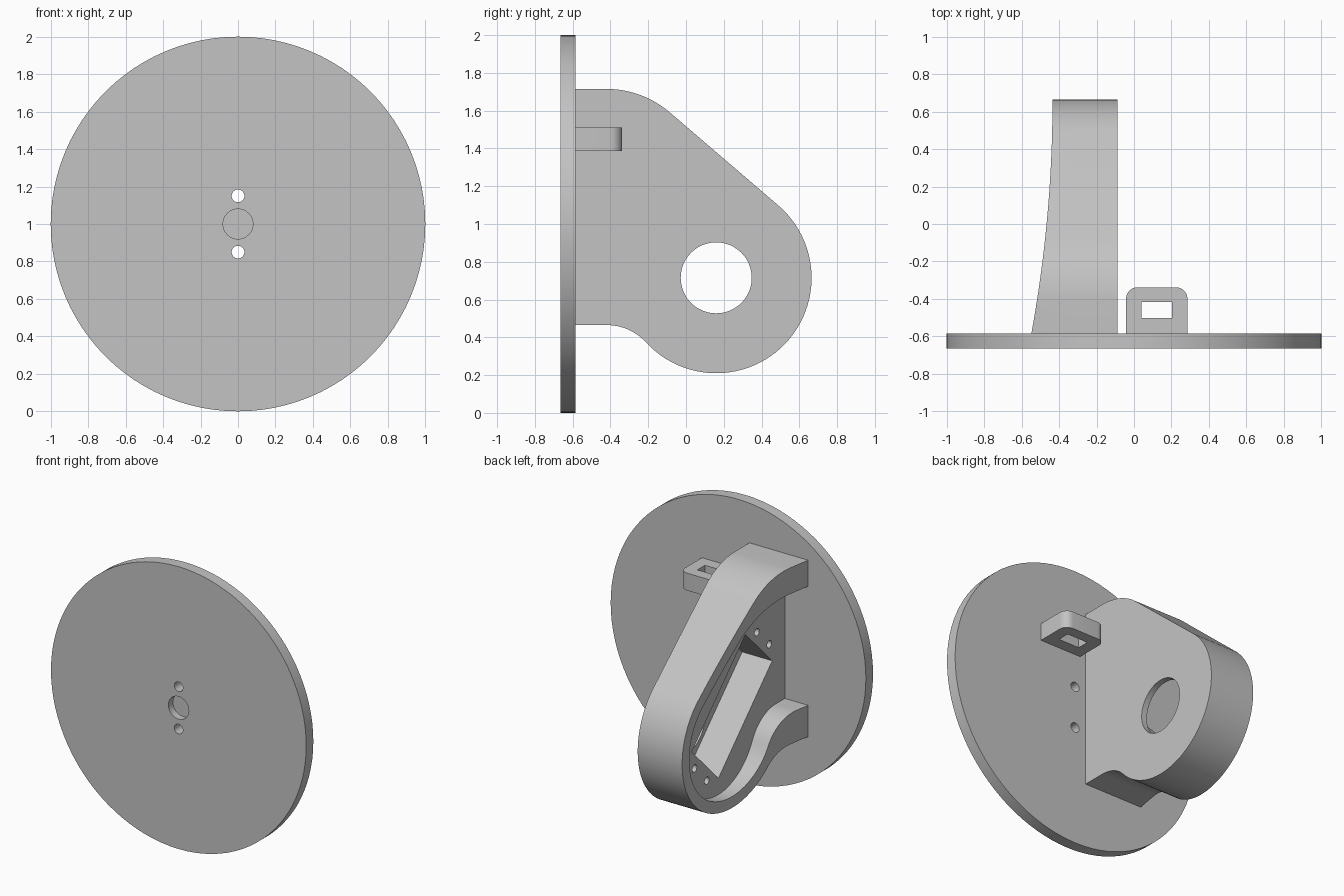
import bpy, bmesh
from math import sin, cos, atan2, radians, pi
from mathutils import Vector

cube = bpy.data.objects.get("Cube")
if cube:
    bpy.data.objects.remove(cube, do_unlink=True)

grey = bpy.data.materials.new("plain grey")
grey.use_nodes = True
grey.diffuse_color = (0.55, 0.55, 0.55, 1)
grey.node_tree.nodes["Principled BSDF"].inputs["Base Color"].default_value = (0.55, 0.55, 0.55, 1)


def prism(name, pts, axis, lo, hi):
    """Extrude a 2D profile along an axis from lo to hi."""
    place = {"x": lambda u, v, w: (w, u, v),
             "y": lambda u, v, w: (u, w, v),
             "z": lambda u, v, w: (u, v, w)}[axis]
    bm = bmesh.new()
    a = [bm.verts.new(place(u, v, lo)) for u, v in pts]
    b = [bm.verts.new(place(u, v, hi)) for u, v in pts]
    bm.faces.new(a)
    bm.faces.new(b)
    for i in range(len(pts)):
        j = (i + 1) % len(pts)
        bm.faces.new((a[i], a[j], b[j], b[i]))
    bmesh.ops.recalc_face_normals(bm, faces=bm.faces)
    mesh = bpy.data.meshes.new(name)
    bm.to_mesh(mesh)
    bm.free()
    mesh.materials.append(grey)
    ob = bpy.data.objects.new(name, mesh)
    bpy.context.collection.objects.link(ob)
    return ob


def arc(c, r, a0, a1, n):
    return [(c[0] + r * cos(a0 + (a1 - a0) * i / n),
             c[1] + r * sin(a0 + (a1 - a0) * i / n)) for i in range(n + 1)]


def circle(c, r, n=32):
    return arc(c, r, 0, 2 * pi, n)[:-1]


def box(x0, x1, y0, y1):
    return [(x0, y0), (x1, y0), (x1, y1), (x0, y1)]


def carve(ob, cutters):
    """Subtract each cutter from the object, then discard the cutters."""
    for c in cutters:
        c.hide_render = True
        mod = ob.modifiers.new("cut", "BOOLEAN")
        mod.operation, mod.solver, mod.object = "DIFFERENCE", "EXACT", c
    dg = bpy.context.evaluated_depsgraph_get()
    dg.update()
    mesh = bpy.data.meshes.new_from_object(ob.evaluated_get(dg))
    ob.modifiers.clear()
    ob.data = mesh
    for c in cutters:
        bpy.data.objects.remove(c, do_unlink=True)


BACK = -0.585               # rear face of the disc
HUB = Vector((0.16, 0.715))  # shaft centre in y, z
SLOPE = radians(49.4)       # normal of the sloping side


def outline(r, bottom, y_low, top, y_top, y_end):
    """Round end, tangent slope to a flat top, fillet to a flat bottom."""
    d, e = HUB.x - y_low, HUB.y - bottom
    low_r = (d * d + e * e - r * r) / (2 * (r - e))
    low_c = (y_low, bottom - low_r)
    th = atan2(HUB.y - low_c[1], d)
    n = Vector((cos(SLOPE), sin(SLOPE)))
    top_r = (n.dot(HUB) + r - n.dot(Vector((y_top, top)))) / (1 - n.y)
    return ([(y_end, bottom)] + arc(low_c, low_r, pi / 2, th, 12)
            + arc(HUB, r, pi + th, 2 * pi + SLOPE, 48)[1:]
            + arc((y_top, top - top_r), top_r, SLOPE, pi / 2, 14) + [(y_end, top)])


# Mounting disc with a blind centre recess and two through holes
disc = prism("mounting_disc", circle((0, 1), 1, 96), "y", -0.665, BACK)
carve(disc, [prism("recess", circle((0, 1), 0.08), "y", -0.8, -0.615)]
      + [prism("disc_hole", circle((0, 1 + s * 0.15), 0.034, 24), "y", -0.8, -0.4)
         for s in (-1, 1)])

# Motor bracket, open towards -x
bracket = prism("motor_bracket", outline(0.505, 0.465, -0.42, 1.715, -0.42, BACK),
                "x", -0.65, -0.087)

# Curved sweep of the open side
sweep = []
for i in range(25):
    y = 0.66 - 1.35 * i / 24
    sweep.append((-0.435 - 0.113 * ((0.66 - y) / 1.245) ** 2, y))
sweep = [(-0.8, 0.8), (-0.435, 0.8)] + sweep + [(-0.8, sweep[-1][1])]

# Slanted motor pocket and its screw holes
MID = Vector((0.007, 0.857))
ALONG = Vector((1, -1)).normalized()
ACROSS = Vector((1, 1)).normalized()


def slanted(u, v):
    return MID + ALONG * u + ACROSS * v


pocket = [slanted(u, v) for u, v in box(-0.425, 0.425, -0.212, 0.212)]
screws = [slanted(u, v) for u in (-0.494, 0.494) for v in (-0.098, 0.098)]
FLOOR = -0.365
carve(bracket, [
    prism("sweep", sweep, "z", -0.2, 2.2),
    prism("cavity", outline(0.425, 0.687, -0.48, 1.53, -0.42, -0.7), "x", -0.9, FLOOR),
    prism("pocket", pocket, "x", -0.7, -0.13),
    prism("shaft_hole", circle(HUB, 0.188, 48), "x", -0.3, 0.1),
] + [prism("screw_hole", circle(p, 0.026, 16), "x", -0.7, -0.2) for p in screws])

# Cable loop with rounded outer corners and a rectangular slot
R = 0.06
loop = prism("cable_loop", [(-0.042, BACK), (0.285, BACK)]
             + arc((0.285 - R, -0.338 - R), R, 0, pi / 2, 10)
             + arc((-0.042 + R, -0.338 - R), R, pi / 2, pi, 10), "z", 1.387, 1.51)
carve(loop, [prism("slot", box(0.04, 0.203, -0.502, -0.417), "z", 1.2, 1.7)])

# Smooth the curved walls, keep edges sharp
bpy.ops.object.select_all(action="DESELECT")
for ob in (disc, bracket, loop):
    ob.select_set(True)
    bpy.context.view_layer.objects.active = ob
bpy.ops.object.shade_smooth_by_angle(angle=radians(30))
